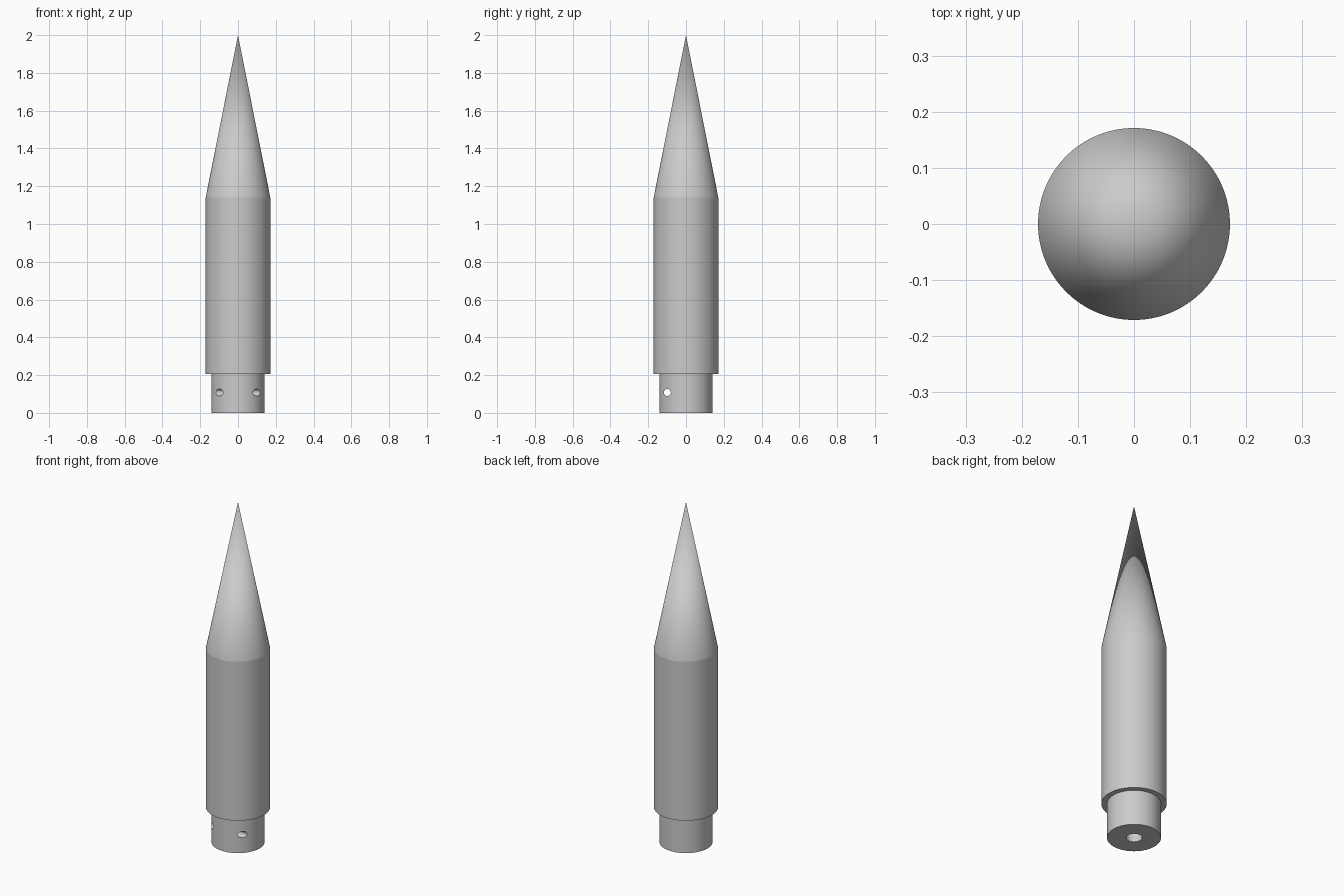
import bpy
import bmesh
import math

if "Cube" in bpy.data.objects:
    bpy.data.objects.remove(bpy.data.objects["Cube"], do_unlink=True)

SEGMENTS = 96

# Single plain metal colour
grey = bpy.data.materials.new("Plain grey")
grey.use_nodes = True
colour = (0.6, 0.6, 0.6, 1.0)
grey.diffuse_color = colour
grey.node_tree.nodes["Principled BSDF"].inputs["Base Color"].default_value = colour


def lathe(name, profile):
    """Revolve a closed (radius, height) profile around the z axis."""
    bm = bmesh.new()
    verts = [bm.verts.new((r, 0, z)) for r, z in profile]
    edges = [bm.edges.new(pair) for pair in zip(verts, verts[1:])]
    bmesh.ops.spin(bm, geom=verts + edges, cent=(0, 0, 0), axis=(0, 0, 1),
                   angle=math.tau, steps=SEGMENTS, use_duplicate=False)
    bmesh.ops.remove_doubles(bm, verts=bm.verts, dist=1e-5)
    bmesh.ops.recalc_face_normals(bm, faces=bm.faces)
    mesh = bpy.data.meshes.new(name)
    bm.to_mesh(mesh)
    bm.free()
    mesh.materials.append(grey)
    obj = bpy.data.objects.new(name, mesh)
    bpy.context.collection.objects.link(obj)
    return obj


# Pointed shaft with a narrower plug and a blind bore in its underside
spike = lathe("pointed_shaft", [
    (0, 0.2), (0.042, 0.2), (0.042, 0),      # bore
    (0.141, 0), (0.141, 0.205),              # plug
    (0.171, 0.205), (0.171, 1.14),           # shaft
    (0, 2.0),                                # tip
])

# Pin hole running sideways through the front of the plug
bpy.ops.mesh.primitive_cylinder_add(vertices=48, radius=0.0185, depth=0.5,
                                    location=(0, -0.099, 0.108),
                                    rotation=(0, math.pi / 2, 0))
cutter = bpy.context.object
cutter.name = "pin_hole_cutter"
cutter.hide_render = True
cutter.data.materials.append(grey)

cut = spike.modifiers.new("Pin hole", 'BOOLEAN')
cut.operation = 'DIFFERENCE'
cut.solver = 'EXACT'
cut.object = cutter

bpy.ops.object.select_all(action='DESELECT')
spike.select_set(True)
bpy.context.view_layer.objects.active = spike
bpy.ops.object.modifier_apply(modifier=cut.name)
bpy.data.objects.remove(cutter, do_unlink=True)

# Smooth round walls, with the shoulder and hole rims kept crisp
bpy.ops.object.shade_smooth_by_angle(angle=math.radians(10))
